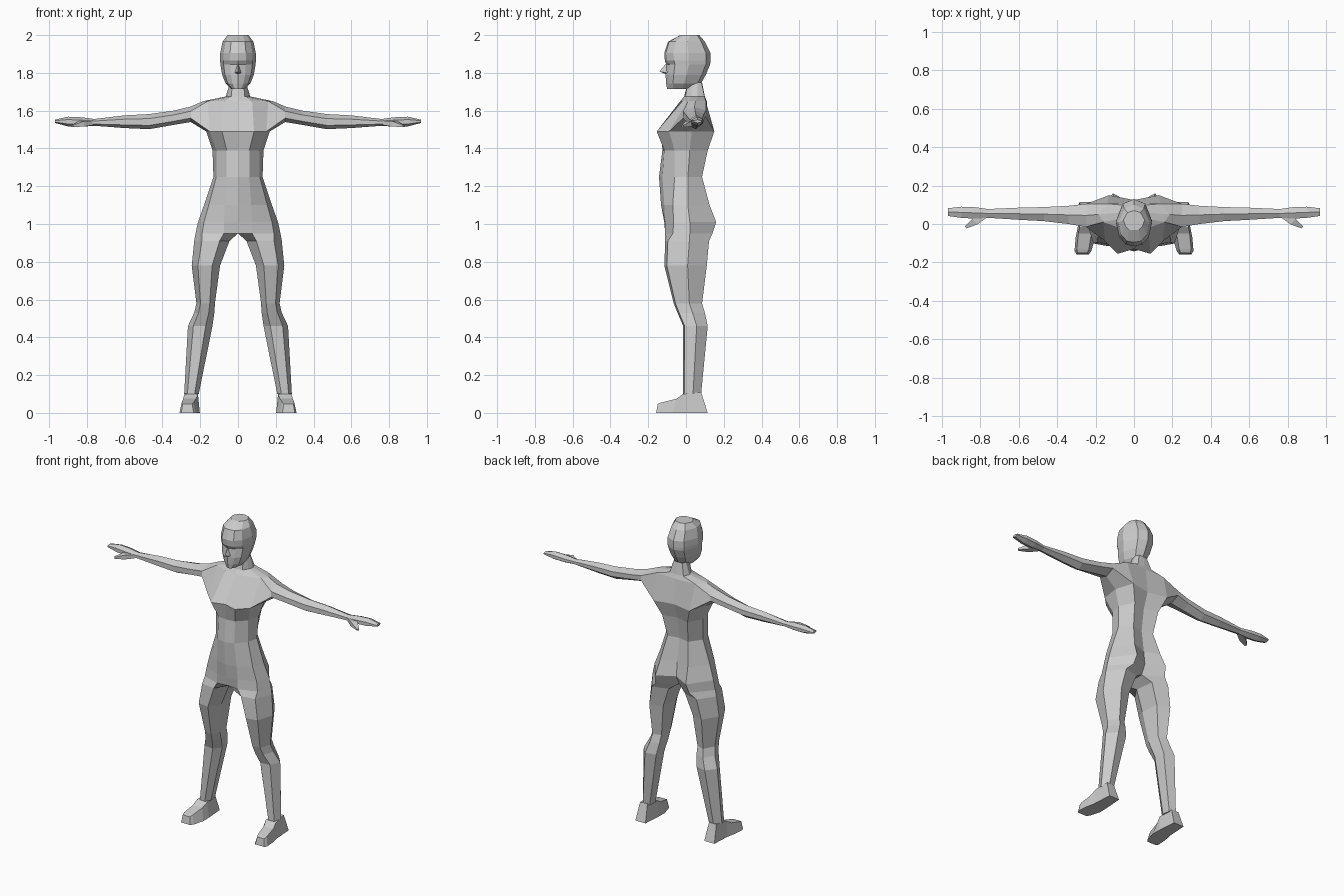
import bpy, bmesh

grey = bpy.data.materials.new("light grey")
grey.diffuse_color = (0.6, 0.6, 0.6, 1)


def strip(bm, a, b, closed=False, skip=()):
    """Bridge two vertex rings with quads."""
    n = len(a)
    for i in range(n if closed else n - 1):
        if i not in skip:
            j = (i + 1) % n
            bm.faces.new((a[i], a[j], b[j], b[i]))


def ring(bm, pts):
    return [bm.verts.new(p) for p in pts]


def finish(bm, name):
    """Mirror the half across x = 0 and make a flat shaded object."""
    bmesh.ops.mirror(bm, geom=bm.verts[:] + bm.edges[:] + bm.faces[:],
                     axis='X', merge_dist=0.0005)
    bmesh.ops.remove_doubles(bm, verts=bm.verts[:], dist=0.0005)
    bmesh.ops.recalc_face_normals(bm, faces=bm.faces[:])
    me = bpy.data.meshes.new(name)
    bm.to_mesh(me)
    bm.free()
    me.materials.append(grey)
    ob = bpy.data.objects.new(name, me)
    bpy.context.collection.objects.link(ob)


# Body: half torso outlines, front centre round to back centre
# z, front y, (x, y) of breast, front side, side, back, then back centre y
torso = [
    (1.75, .01, .030, .012, .040, .03, .042, .06, .03, .082, .085),
    (1.675, -.01, .035, -.005, .055, .03, .065, .06, .05, .098, .10),
    (1.65, -.03, .075, -.02, .16, .01, .185, .05, .14, .105, .11),
    (1.49, -.13, .085, -.155, .15, -.09, .168, .03, .13, .150, .125),
    (1.39, -.125, .06, -.115, .115, -.06, .135, .02, .09, .115, .09),
    (1.25, -.143, .06, -.125, .115, -.06, .13, .01, .075, .085, .07),
    (1.10, -.132, .07, -.115, .155, -.07, .18, .01, .10, .125, .09),
    (1.01, -.115, .075, -.11, .18, -.065, .212, .02, .11, .160, .10),
    (.95, -.10, .075, -.11, .19, -.07, .225, .02, .12, .140, .07),
]
bm = bmesh.new()
rings = []
for z, f, x1, y1, x2, y2, x3, y3, x4, y4, b in torso:
    rings.append(ring(bm, [(0, f, z), (x1, y1, z), (x2, y2, z),
                           (x3, y3, z), (x4, y4, z), (0, b, z)]))
for k in range(len(rings) - 1):
    strip(bm, rings[k], rings[k + 1], skip=(2, 3) if k == 2 else ())

# Legs continue from the hip outline: z, inner x, outer x, front y, back y
legs = [(.91, .045, .232, -.11, .122), (.78, .095, .245, -.115, .11),
        (.58, .122, .22, -.065, .085), (.53, .125, .232, -.045, .10),
        (.46, .135, .265, -.015, .115), (.10, .208, .285, -.015, .08)]
prev = rings[-1]
for z, xi, xo, f, b in legs:
    w, d = xo - xi, b - f
    cur = ring(bm, [(xi, f + d * .35, z), (xi + w * .28, f, z),
                    (xi + w * .78, f + d * .06, z), (xo, f + d * .55, z),
                    (xi + w * .62, b, z), (xi + w * .08, b - d * .12, z)])
    strip(bm, prev, cur, closed=True)
    prev = cur
bm.faces.new(prev)

# Arms grow from the opening: x, front y, back y, low z, high z
arms = [(.25, -.015, .105, 1.54, 1.622), (.34, .0, .095, 1.525, 1.60),
        (.47, .015, .088, 1.502, 1.582), (.60, .022, .085, 1.508, 1.575),
        (.76, .032, .078, 1.520, 1.556), (.83, .028, .088, 1.515, 1.565),
        (.90, .032, .09, 1.517, 1.568), (.97, .042, .082, 1.535, 1.552)]
hi, lo = rings[2], rings[3]
prev = [lo[2], lo[3], lo[4], hi[4], hi[3], hi[2]]
for x, f, b, z0, z1 in arms:
    h, m = z1 - z0, (f + b) / 2
    cur = ring(bm, [(x, f, z0 + h * .25), (x, m, z0), (x, b, z0 + h * .35),
                    (x, b, z0 + h * .75), (x, m, z1), (x, f, z0 + h * .7)])
    strip(bm, prev, cur, closed=True)
    prev = cur
bm.faces.new(prev)
finish(bm, "body")

# Thumbs: tapering square rods
bm = bmesh.new()
prev = None
for x, y, z, r in [(.78, .045, 1.535, .012), (.83, .012, 1.53, .014),
                   (.878, -.018, 1.518, .005)]:
    cur = ring(bm, [(x - r, y - r, z - r), (x + r, y + r, z - r),
                    (x + r, y + r, z + r), (x - r, y - r, z + r)])
    if prev:
        strip(bm, prev, cur, closed=True)
    prev = cur
bm.faces.new(prev)
finish(bm, "thumbs")

# Feet: sole y, top y, top z, sole inner and outer x, top inner and outer x
feet = [(.115, .08, .11, .212, .285, .222, .275),
        (-.01, -.015, .10, .203, .292, .212, .284),
        (-.07, -.05, .075, .202, .304, .222, .290),
        (-.14, -.13, .055, .222, .310, .235, .298),
        (-.158, -.15, .048, .235, .300, .243, .293)]
bm = bmesh.new()
prev = None
for ys, yt, zt, a, b, c, d in feet:
    cur = ring(bm, [(a, ys, 0), (b, ys, 0), (d, yt, zt), (c, yt, zt)])
    if prev:
        strip(bm, prev, cur, closed=True)
    else:
        bm.faces.new(cur)
    prev = cur
bm.faces.new(prev)
finish(bm, "feet")

# Head: z, front y, back y, half width, eye socket depth
head = [(2.0, -.03, .07, .055, .0), (1.965, -.095, .10, .082, .006),
        (1.905, -.115, .13, .094, .008), (1.865, -.112, .13, .095, .012),
        (1.845, -.105, .128, .093, .022), (1.79, -.108, .105, .084, .014),
        (1.745, -.106, .08, .066, .014), (1.715, -.10, .06, .036, .006)]
bm = bmesh.new()
prev = None
for z, f, b, w, e in head:
    d = b - f
    cur = ring(bm, [(0, f, z), (w * .45, f + e, z), (w * .82, f + d * .2, z),
                    (w, f + d * .52, z), (w * .62, b - d * .1, z), (0, b, z)])
    if prev:
        strip(bm, prev, cur)
    else:
        bm.faces.new(cur)
    prev = cur
bm.faces.new(prev)
finish(bm, "head")

# Nose: a small wedge
bm = bmesh.new()
top, tip, base, side = ring(bm, [(0, -.105, 1.85), (0, -.14, 1.808),
                                 (0, -.10, 1.79), (.022, -.09, 1.797)])
bm.faces.new((top, tip, side))
bm.faces.new((tip, base, side))
finish(bm, "nose")
